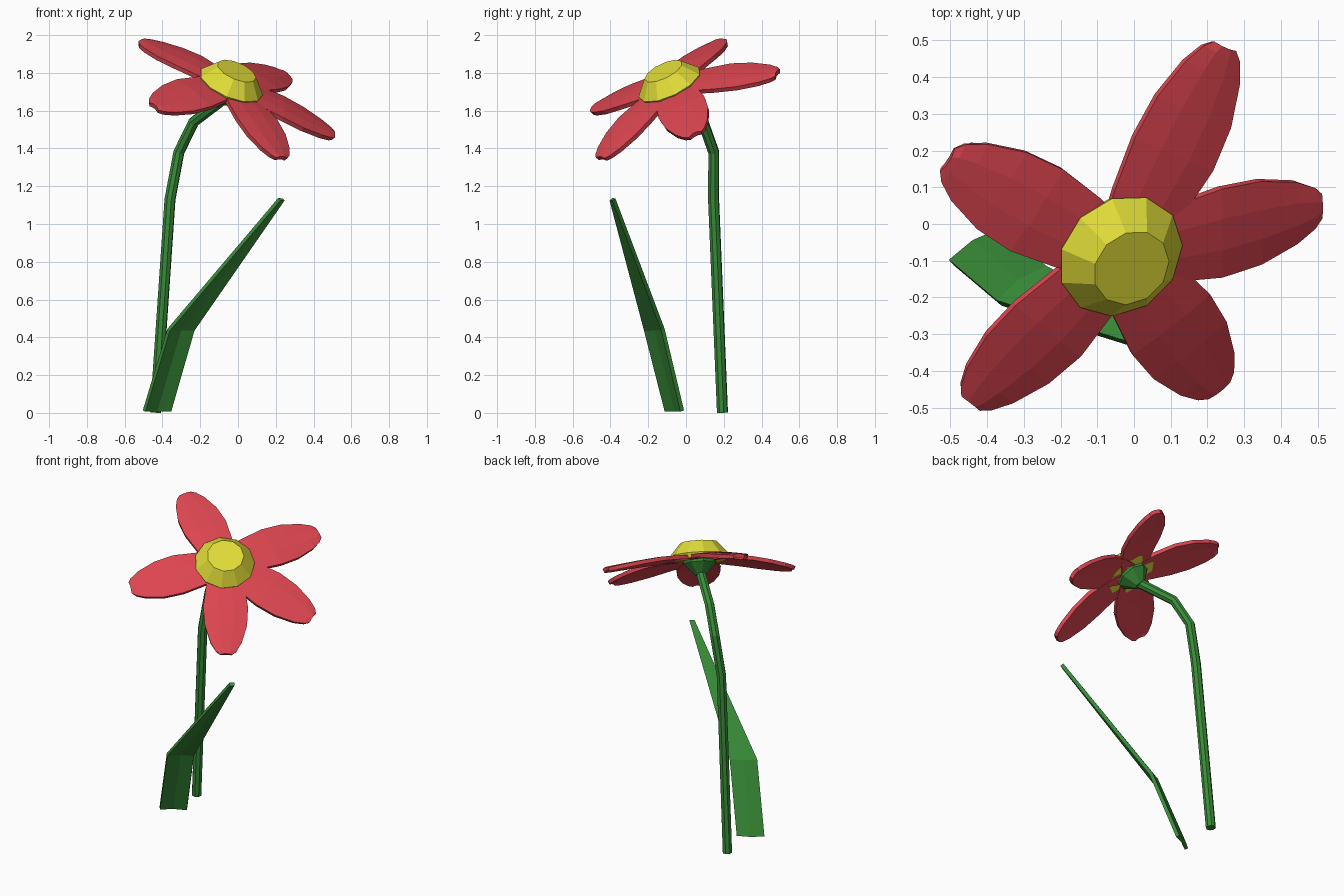
import bpy, math
from mathutils import Vector

if "Cube" in bpy.data.objects:
    bpy.data.objects.remove(bpy.data.objects["Cube"])


def material(name, rgb):
    m = bpy.data.materials.new(name)
    m.diffuse_color = (*rgb, 1)
    m.use_nodes = True
    m.node_tree.nodes["Principled BSDF"].inputs["Base Color"].default_value = m.diffuse_color
    return m


RED = material("red", (0.72, 0.06, 0.08))
YELLOW = material("yellow", (0.75, 0.72, 0.04))
GREEN = material("green", (0.04, 0.26, 0.04))

# flower head frame: centre and tilted facing direction
O = Vector((-0.036, -0.087, 1.743))
N = Vector((0.36, -0.41, 0.84)).normalized()
U = (Vector((1, 0, 0)) - N * N.x).normalized()
V = N.cross(U)


def make(name, verts, faces, mat, thickness=0):
    me = bpy.data.meshes.new(name)
    me.from_pydata([tuple(v) for v in verts], [], faces)
    me.materials.append(mat)
    me.validate()
    ob = bpy.data.objects.new(name, me)
    bpy.context.collection.objects.link(ob)
    if thickness:
        s = ob.modifiers.new("thickness", 'SOLIDIFY')
        s.thickness = thickness
        s.offset = 0
    return ob


def sheet(name, rows, mat, thickness):
    n = len(rows[0])
    faces = [(i * n + j, i * n + j + 1, (i + 1) * n + j + 1, (i + 1) * n + j)
             for i in range(len(rows) - 1) for j in range(n - 1)]
    return make(name, [p for r in rows for p in r], faces, mat, thickness)


def lathe(name, profile, sides, mat):
    # closed round part turned about the flower's tilted axis
    verts = [O + N * h + (U * math.cos(a) + V * math.sin(a)) * r
             for r, h in profile
             for a in [2 * math.pi * k / sides for k in range(sides)]]
    faces = [(i * sides + k, i * sides + (k + 1) % sides,
              (i + 1) * sides + (k + 1) % sides, (i + 1) * sides + k)
             for i in range(len(profile) - 1) for k in range(sides)]
    faces.append(tuple(reversed(range(sides))))
    last = (len(profile) - 1) * sides
    faces.append(tuple(range(last, last + sides)))
    return make(name, verts, faces, mat)


# petals: (distance, half width, height along the flower axis)
PROFILE = [(0.05, 0.085, -0.022), (0.15, 0.112, -0.025), (0.30, 0.133, -0.04),
           (0.42, 0.125, -0.06), (0.53, 0.092, -0.08), (0.585, 0.06, -0.09),
           (0.605, 0.035, -0.094)]
TIPS = [(0.24, 0.48, 1.79), (0.50, 0.05, 1.47), (0.23, -0.45, 1.36),
        (-0.44, -0.48, 1.62), (-0.50, 0.17, 1.97)]
for k, tip in enumerate(TIPS):
    d = Vector(tip) - O
    d -= N * d.dot(N)
    scale = d.length / 0.6
    d.normalize()
    side = N.cross(d)
    rows = [[O + d * r * scale + side * w * c + N * (h + 0.012 * (1 - abs(c)))
             for c in (-1, -0.35, 0.35, 1)] for r, w, h in PROFILE]
    sheet(f"petal_{k + 1}", rows, RED, 0.024)

# yellow centre and green cup beneath the petals
lathe("flower_centre", [(0.165, -0.03), (0.18, 0.0), (0.11, 0.08)], 11, YELLOW)
lathe("flower_cup", [(0.03, -0.12), (0.10, -0.045), (0.10, -0.02)], 8, GREEN)

# stem: bent eight-sided tube
cu = bpy.data.curves.new("stem", 'CURVE')
cu.dimensions = '3D'
cu.bevel_depth = 0.03
cu.bevel_resolution = 2
cu.use_fill_caps = True
path = [(-0.437, 0.193, 0.002), (-0.36, 0.146, 1.13), (-0.313, 0.147, 1.38),
        (-0.235, 0.09, 1.54), tuple(O - N * 0.09)]
sp = cu.splines.new('POLY')
sp.points.add(len(path) - 1)
for p, co in zip(sp.points, path):
    p.co = (*co, 1)
sp.use_smooth = False
cu.materials.append(GREEN)
bpy.context.collection.objects.link(bpy.data.objects.new("stem", cu))

# leaf: folded blade with a crease along the middle
edges = [((-0.497, -0.105, 0.01), (-0.358, -0.02, 0.01)),
         ((-0.367, -0.215, 0.44), (-0.235, -0.122, 0.44)),
         ((0.218, -0.398, 1.13), (0.242, -0.382, 1.13))]
rows = []
for (a, b), crease in zip(edges, (0.012, 0.012, 0.0)):
    a, b = Vector(a), Vector(b)
    rows.append([a, (a + b) / 2 + Vector((-0.5, 0.85, 0)) * crease, b])
sheet("leaf", rows, GREEN, 0.022)
